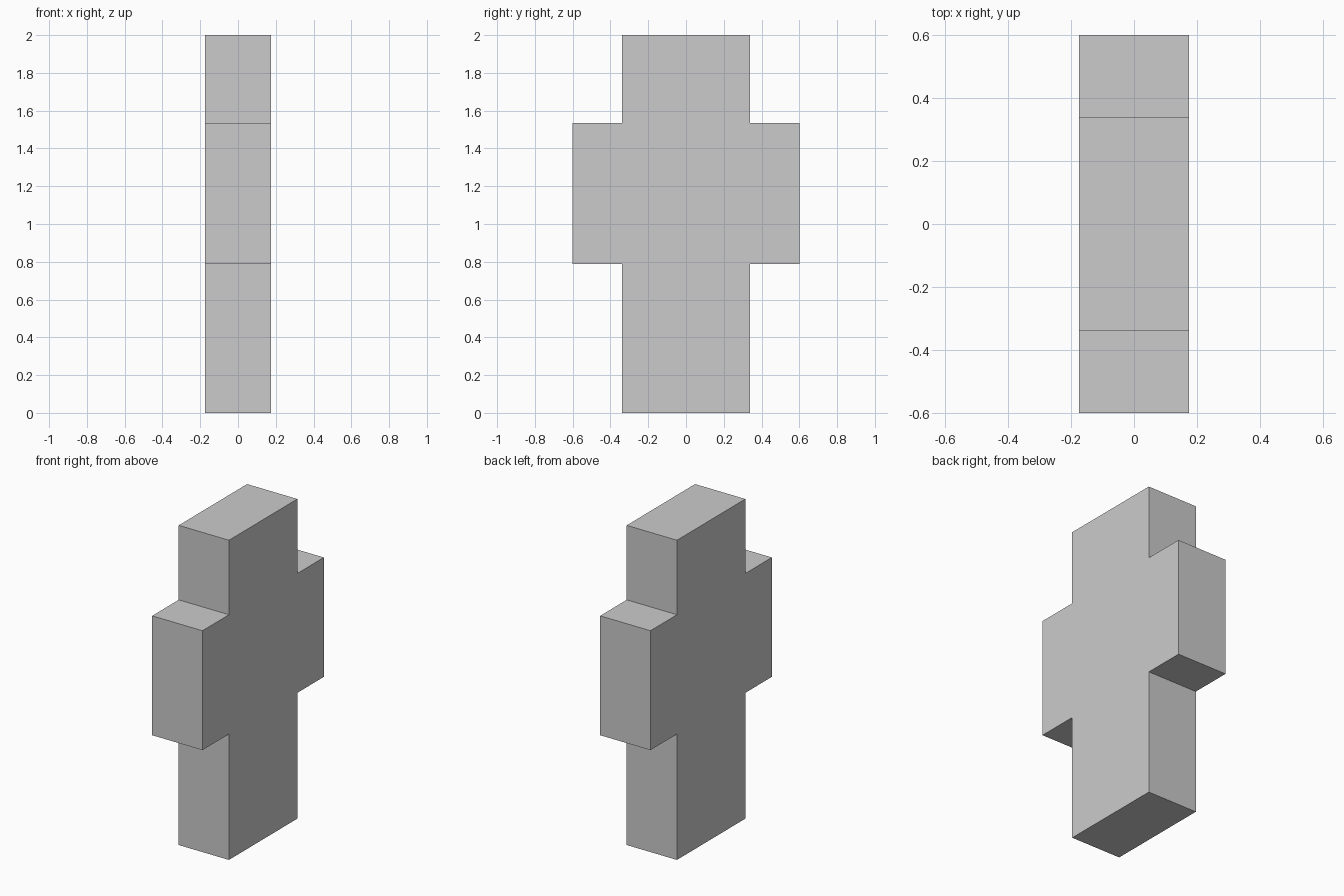
import bpy
import bmesh

if "Cube" in bpy.data.objects:
    bpy.data.objects.remove(bpy.data.objects["Cube"])

HALF_DEPTH = 0.174       # half thickness along x
POST, ARM = 0.338, 0.6   # half widths along y
ARM_LOW, ARM_HIGH, TOP = 0.787, 1.534, 2.0

# Cross outline: right half, then mirrored back down the left
right = [(POST, 0), (POST, ARM_LOW), (ARM, ARM_LOW),
         (ARM, ARM_HIGH), (POST, ARM_HIGH), (POST, TOP)]
outline = right + [(-y, z) for y, z in reversed(right)]

# Extrude the outline through its thickness
bm = bmesh.new()
face = bm.faces.new([bm.verts.new((-HALF_DEPTH, y, z)) for y, z in outline])
result = bmesh.ops.extrude_face_region(bm, geom=[face], use_keep_orig=True)
moved = [v for v in result["geom"] if isinstance(v, bmesh.types.BMVert)]
bmesh.ops.translate(bm, verts=moved, vec=(2 * HALF_DEPTH, 0, 0))
bmesh.ops.recalc_face_normals(bm, faces=bm.faces)

mesh = bpy.data.meshes.new("cross_block")
bm.to_mesh(mesh)
bm.free()
bpy.context.collection.objects.link(bpy.data.objects.new("cross_block", mesh))
